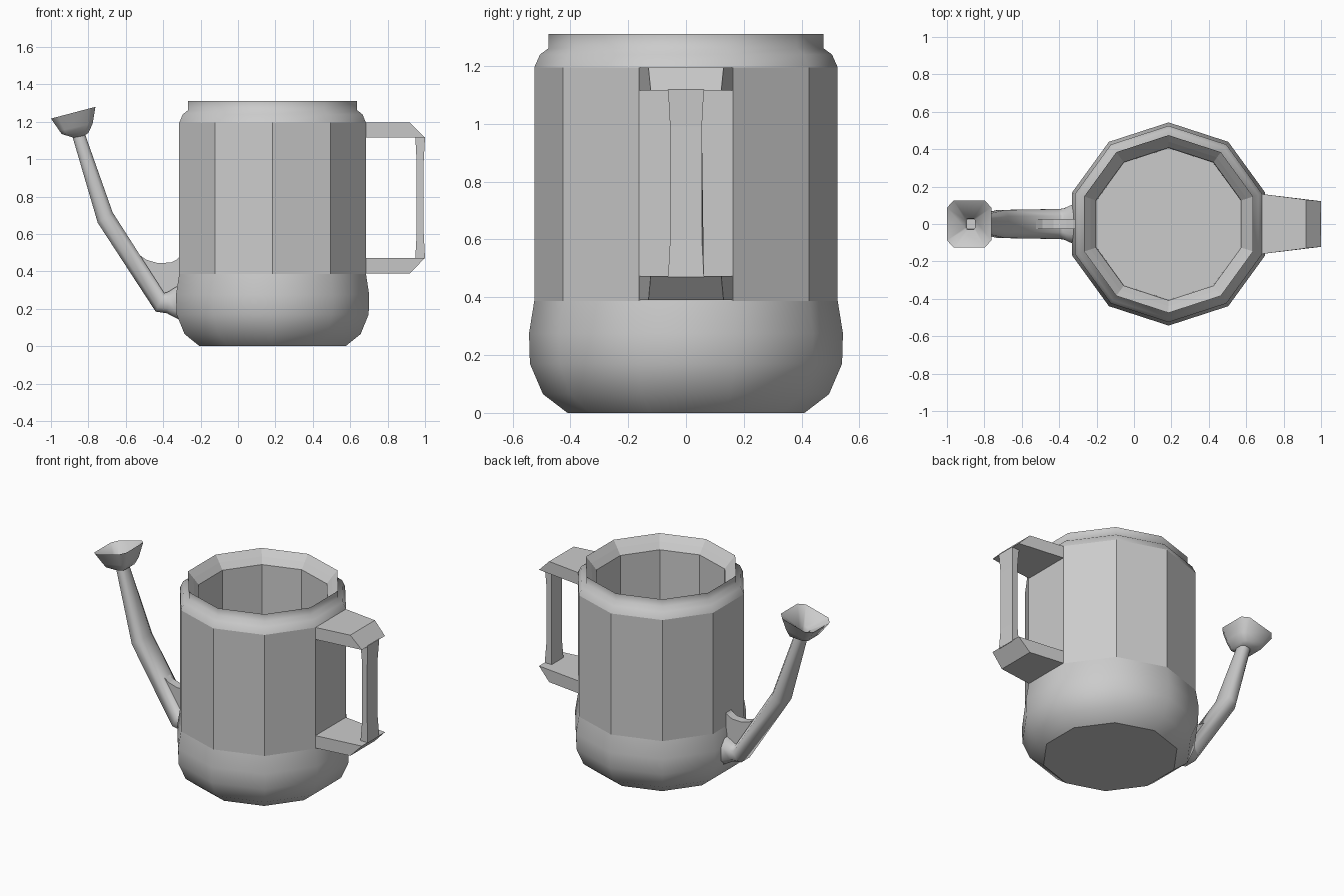
import bpy, bmesh
from math import sin, cos, pi

if "Cube" in bpy.data.objects:
    bpy.data.objects.remove(bpy.data.objects["Cube"])


def finish(name, bm, recalc=True):
    if recalc:
        bmesh.ops.recalc_face_normals(bm, faces=bm.faces[:])
    me = bpy.data.meshes.new(name)
    bm.to_mesh(me)
    bm.free()
    ob = bpy.data.objects.new(name, me)
    bpy.context.collection.objects.link(ob)
    return ob


def loft(name, rings, smooth):
    """Skin closed point rings and cap both ends; smooth(i) says if band i is smooth."""
    bm = bmesh.new()
    vs = [[bm.verts.new(p) for p in r] for r in rings]
    n = len(vs[0])
    for i in range(len(vs) - 1):
        for j in range(n):
            k = (j + 1) % n
            f = bm.faces.new((vs[i][j], vs[i][k], vs[i + 1][k], vs[i + 1][j]))
            f.smooth = smooth(i)
    bm.faces.new(vs[0])
    bm.faces.new(vs[-1])
    return finish(name, bm)


def plate(name, pts):
    """Side outline of (x, z, half width in y), symmetric about y = 0."""
    bm = bmesh.new()
    a = [bm.verts.new((x, -w, z)) for x, z, w in pts]
    b = [bm.verts.new((x, w, z)) for x, z, w in pts]
    bm.faces.new(a)
    bm.faces.new(b)
    for i in range(len(pts)):
        k = (i + 1) % len(pts)
        bm.faces.new((a[i], a[k], b[k], b[i]))
    return finish(name, bm)


def section(ax, az, bx, bz, w, c=0.55):
    """Chamfered rectangle spanning side-view points a..b, half width w."""
    mx, mz, dx, dz = (ax + bx) / 2, (az + bz) / 2, (bx - ax) / 2, (bz - az) / 2
    uv = [(1, c), (c, 1), (-c, 1), (-1, c), (-1, -c), (-c, -1), (c, -1), (1, -c)]
    return [(mx + u * dx, v * w, mz + u * dz) for u, v in uv]


# ten-sided hollow can: bulged base, flat wall, stepped neck, inner wall, floor
profile = [(0.41, 0), (0.495, 0.065), (0.54, 0.17), (0.543, 0.275), (0.525, 0.387),
           (0.525, 1.195), (0.505, 1.24), (0.475, 1.262), (0.475, 1.31),
           (0.44, 1.27), (0.408, 1.23), (0.405, 0.03)]
rings = [[(0.185 + r * cos(pi / 10 + j * pi / 5), r * sin(pi / 10 + j * pi / 5), z)
          for j in range(10)] for r, z in profile]
loft("can_body", rings, lambda i: i < 4 or 5 <= i < 8)

# handle: two tapered arms and an upright grip
for name, outer, inner in (("upper_arm", 1.195, 1.115), ("lower_arm", 0.39, 0.473)):
    plate("handle_" + name, [(0.67, outer, 0.162), (0.92, outer, 0.13),
                             (1.0, inner, 0.122), (0.67, inner, 0.162)])
plate("handle_grip", [(0.948, 0.47, 0.062), (1.0, 0.47, 0.062), (0.993, 0.6, 0.055),
                      (0.993, 0.99, 0.055), (1.0, 1.118, 0.062),
                      (0.948, 1.118, 0.062), (0.955, 0.99, 0.055), (0.955, 0.6, 0.055)])

# spout: lower and upper side-view points plus half width
spout = [(-0.29, 0.13, -0.29, 0.34, 0.11), (-0.335, 0.152, -0.34, 0.312, 0.1),
         (-0.38, 0.176, -0.375, 0.29, 0.082), (-0.44, 0.185, -0.395, 0.285, 0.08),
         (-0.75, 0.66, -0.67, 0.715, 0.075), (-0.885, 1.12, -0.82, 1.14, 0.042)]
loft("spout", [section(*s) for s in spout], lambda i: True)

# flared rose with a funnel inside
rose = [(-0.88, 1.115, -0.825, 1.125, 0.042), (-0.943, 1.135, -0.8, 1.14, 0.078),
        (-0.955, 1.152, -0.777, 1.19, 0.092), (-1.0, 1.217, -0.762, 1.28, 0.125),
        (-0.905, 1.165, -0.85, 1.18, 0.03), (-0.895, 1.13, -0.845, 1.14, 0.028)]
loft("spout_rose", [section(*s, c=0.7) for s in rose], lambda i: i < 4)
for n in ("spout", "spout_rose"):
    me = bpy.data.objects[n].data
    me.set_sharp_from_angle(angle=1.0)

# thin curved web bracing the spout against the body
web = [(-0.53, 0.49), (-0.49, 0.462), (-0.43, 0.445), (-0.36, 0.447), (-0.325, 0.465),
       (-0.30, 0.49), (-0.30, 0.27), (-0.40, 0.26), (-0.55, 0.48)]
plate("spout_web", [(x, z, 0.028) for x, z in web])
